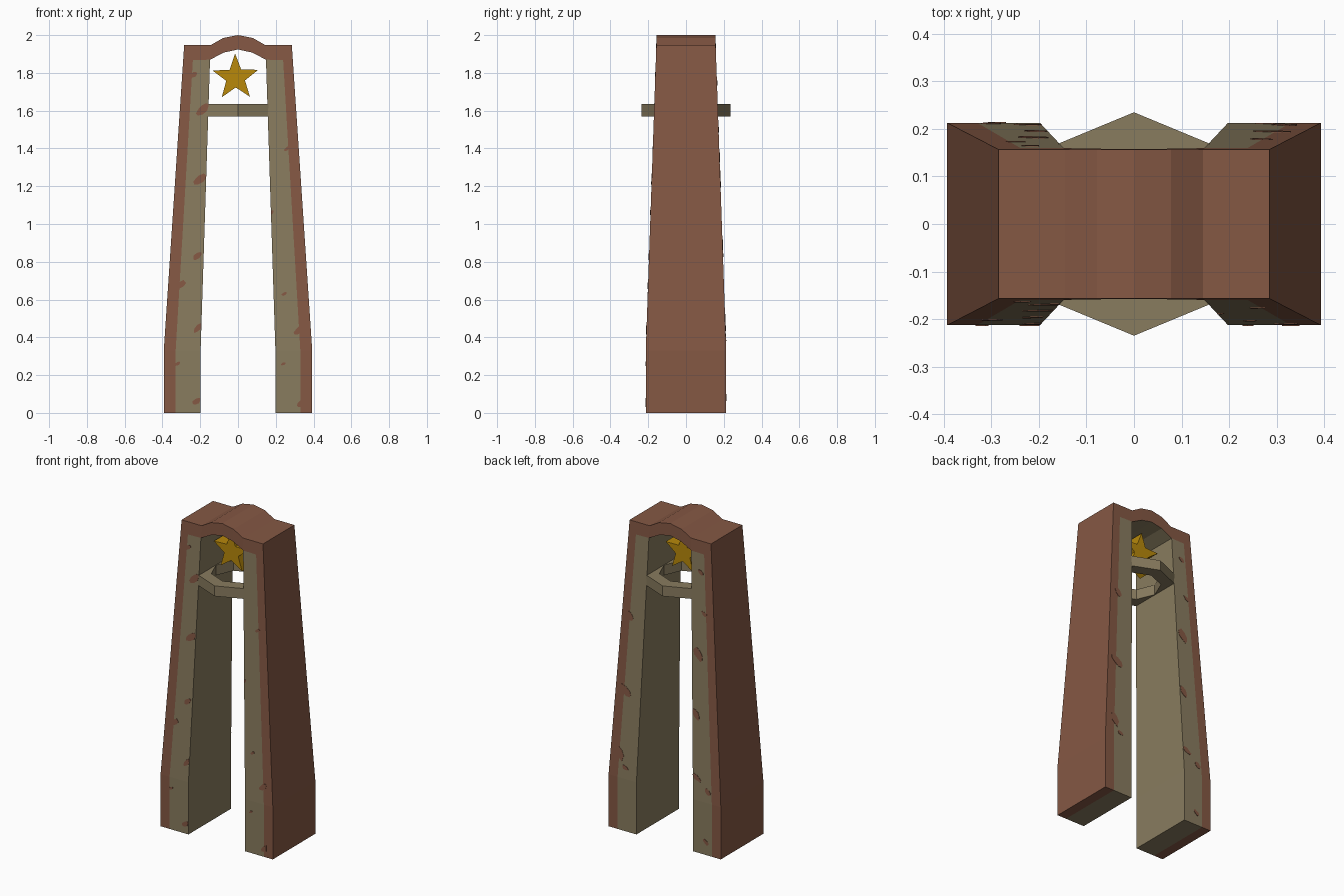
import bpy, bmesh, math, random

if "Cube" in bpy.data.objects:
    bpy.data.objects.remove(bpy.data.objects["Cube"])

random.seed(4)


def material(name, rgb):
    lin = [((c / 255 + 0.055) / 1.055) ** 2.4 if c > 10 else c / 255 / 12.92 for c in rgb]
    m = bpy.data.materials.new(name)
    m.diffuse_color = (*lin, 1)
    m.use_nodes = True
    m.node_tree.nodes["Principled BSDF"].inputs["Base Color"].default_value = m.diffuse_color
    return m


BROWN = material("red brown", (133, 88, 68))
OLIVE = material("dull olive", (137, 124, 95))
GOLD = material("dark gold", (184, 137, 11))


def finish(name, bm, mats):
    bmesh.ops.remove_doubles(bm, verts=bm.verts, dist=1e-5)
    bmesh.ops.recalc_face_normals(bm, faces=bm.faces)
    me = bpy.data.meshes.new(name)
    bm.to_mesh(me)
    bm.free()
    for m in mats:
        me.materials.append(m)
    ob = bpy.data.objects.new(name, me)
    bpy.context.collection.objects.link(ob)
    return ob


def depth(z):
    t = min(max((z - 0.33) / (1.947 - 0.33), 0), 1)
    return 0.213 + (0.157 - 0.213) * t


def inner_x(z):
    t = min(max((z - 0.33) / (1.87 - 0.33), 0), 1)
    return 0.198 + (0.148 - 0.198) * t


def poly(bm, pts, mat):
    f = bm.faces.new([bm.verts.new(p) for p in pts])
    f.material_index = mat


# Arch frame: right half stations, (x, z) for outer edge, colour border and inner edge
outer = [(0.393, 0), (0.393, 0.33), (0.285, 1.947), (0.145, 1.947), (0.078, 1.985), (0, 2.0)]
border = [(0.33, 0), (0.33, 0.33), (0.239, 1.868), (0.148, 1.87), (0.074, 1.908), (0, 1.924)]
inner = [(0.198, 0), (0.198, 0.33), (0.148, 1.87)]

bm = bmesh.new()


def wall(a, b, s, mat):
    """Face running front to back between two profile points."""
    poly(bm, [(s * x, k * depth(z), z) for (x, z), k in ((a, -1), (b, -1), (b, 1), (a, 1))], mat)


def strip(edge_a, edge_b, s, mat):
    """Front and back faces between two profile lines."""
    for k in (-1, 1):
        for i in range(len(edge_a) - 1):
            q = [edge_a[i], edge_a[i + 1], edge_b[i + 1], edge_b[i]]
            poly(bm, [(s * x, k * depth(z), z) for x, z in q], mat)


for s in (-1, 1):
    strip(outer, border, s, 0)
    strip(border[:3], inner, s, 1)
    for i in range(5):
        wall(outer[i], outer[i + 1], s, 0)
    for i in range(2):
        wall(inner[i], inner[i + 1], s, 1)
    for i in (3, 4):
        wall(border[i], border[i + 1], s, 1)
    wall(outer[0], border[0], s, 0)
    wall(border[0], inner[0], s, 1)
finish("arch_frame", bm, [BROWN, OLIVE])

# Octagonal ring between the legs
bm = bmesh.new()
for i in range(8):
    a, b = math.radians(45 * i), math.radians(45 * (i + 1))
    loop = [(0.235, 1.57), (0.235, 1.635), (0.155, 1.635), (0.155, 1.57)]
    for j in range(4):
        (r0, z0), (r1, z1) = loop[j], loop[(j + 1) % 4]
        poly(bm, [(r0 * math.cos(a), r0 * math.sin(a), z0), (r0 * math.cos(b), r0 * math.sin(b), z0),
                  (r1 * math.cos(b), r1 * math.sin(b), z1), (r1 * math.cos(a), r1 * math.sin(a), z1)], 0)
finish("ring", bm, [OLIVE])


def prism(bm, front, back):
    poly(bm, front, 0)
    poly(bm, back, 0)
    for i in range(len(front)):
        j = (i + 1) % len(front)
        poly(bm, [front[i], front[j], back[j], back[i]], 0)


# Hanging star
bm = bmesh.new()
star = []
for i in range(10):
    r = 0.052 if i % 2 else 0.127
    a = math.radians(90 + 36 * i + 1)
    star.append((-0.013 + r * math.cos(a), 1.775 + r * math.sin(a)))
prism(bm, [(x, -0.05, z) for x, z in star], [(x, 0.05, z) for x, z in star])
finish("star", bm, [GOLD])

# Rust patches: thin plates on the front and back leg faces (x, z, size)
front_patches = [(-0.2, 1.24, 0.045), (-0.185, 1.61, 0.045), (-0.215, 0.83, 0.03), (-0.3, 0.68, 0.03),
                 (-0.21, 0.45, 0.035), (-0.32, 0.26, 0.018), (-0.22, 0.06, 0.03), (0.325, 0.44, 0.035),
                 (0.245, 0.63, 0.016), (0.175, 1.06, 0.02), (0.335, 0.05, 0.035), (0.24, 0.26, 0.014),
                 (0.262, 1.4, 0.02), (-0.235, 1.79, 0.025)]
back_patches = [(0.265, 1.35, 0.035), (0.29, 0.88, 0.05), (0.32, 0.48, 0.05), (0.28, 0.4, 0.025),
                (-0.21, 1.24, 0.05), (-0.21, 0.86, 0.04), (-0.22, 0.47, 0.035), (-0.3, 0.4, 0.03),
                (-0.29, 0.08, 0.025), (-0.25, 1.5, 0.025), (-0.22, 1.75, 0.025)]
for name, k, spots in (("front_rust_patches", -1, front_patches), ("back_rust_patches", 1, back_patches)):
    bm = bmesh.new()
    for cx, cz, size in spots:
        side = math.copysign(1, cx)
        tilt = math.radians(random.uniform(25, 60))
        pts = []
        for i in range(9):
            a = 2 * math.pi * i / 9
            r = size * random.uniform(0.75, 1.1)
            u, v = r * math.cos(a), 0.5 * r * math.sin(a)
            z = cz + u * math.sin(tilt) + v * math.cos(tilt)
            x = abs(cx + u * math.cos(tilt) - v * math.sin(tilt))
            pts.append((side * min(max(x, inner_x(z) + 0.001), inner_x(z) + 0.15), z))
        prism(bm, [(x, k * (depth(z) + 0.002), z) for x, z in pts],
              [(x, k * (depth(z) - 0.002), z) for x, z in pts])
    finish(name, bm, [BROWN])
